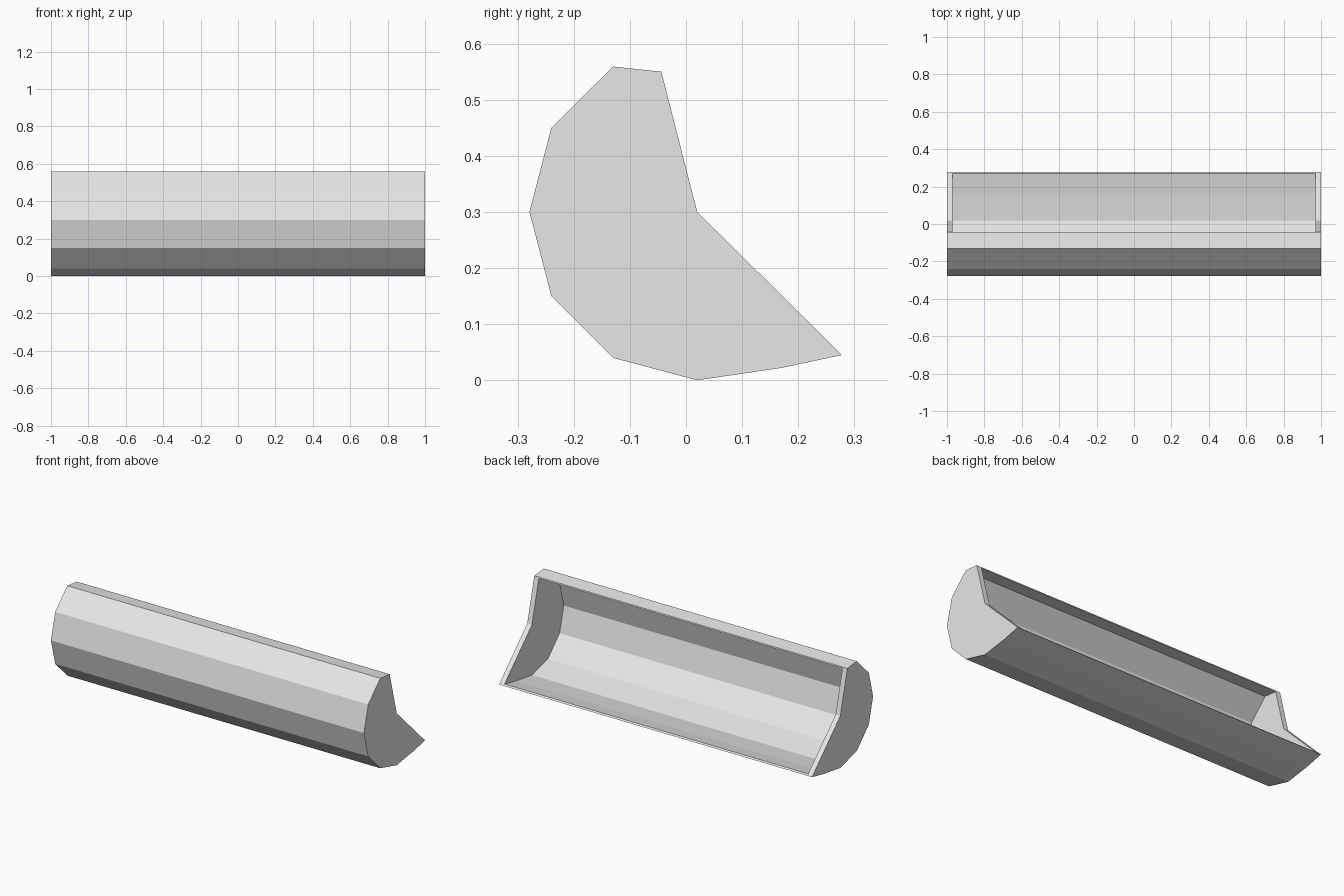
import bpy, bmesh
from mathutils import Vector

cube = bpy.data.objects.get("Cube")
if cube:
    bpy.data.objects.remove(cube, do_unlink=True)

# Cross-section (y, z): hub first, then the faceted shell from top lip to bottom lip
HUB = Vector((0.02, 0.30))
SECTION = [HUB] + [Vector(p) for p in (
    (-0.044, 0.55), (-0.13, 0.559), (-0.24, 0.45), (-0.279, 0.30), (-0.24, 0.15),
    (-0.13, 0.04), (0.02, 0.0), (0.17, 0.022), (0.278, 0.045))]
INNER_SCALE = 0.97

grey = bpy.data.materials.new("light grey")
grey.use_nodes = True
grey.diffuse_color = (0.8, 0.8, 0.8, 1)
grey.node_tree.nodes["Principled BSDF"].inputs["Base Color"].default_value = (0.8, 0.8, 0.8, 1)

bm = bmesh.new()


def ring(x, scale):
    """One copy of the cross-section, scaled about the hub."""
    points = [HUB + (p - HUB) * scale for p in SECTION]
    return [bm.verts.new((x, p.x, p.y)) for p in points]


outer = [ring(x, 1.0) for x in (-1, 1)]
inner = [ring(x * INNER_SCALE, INNER_SCALE) for x in (-1, 1)]
n = len(SECTION)

# Outer shell and hollow inside, each with two end walls
for left, right in (outer, inner):
    for i in range(1, n - 1):
        bm.faces.new((left[i], left[i + 1], right[i + 1], right[i]))
    bm.faces.new(left)
    bm.faces.new(right)

# Thin rim along the top and bottom lips, and around each end wall
for i in (1, n - 1):
    bm.faces.new((outer[0][i], outer[1][i], inner[1][i], inner[0][i]))
    for o, k in zip(outer, inner):
        bm.faces.new((o[0], o[i], k[i], k[0]))

bmesh.ops.recalc_face_normals(bm, faces=bm.faces[:])

mesh = bpy.data.meshes.new("trough_shell")
bm.to_mesh(mesh)
bm.free()
mesh.materials.append(grey)
trough = bpy.data.objects.new("trough_shell", mesh)
bpy.context.collection.objects.link(trough)
